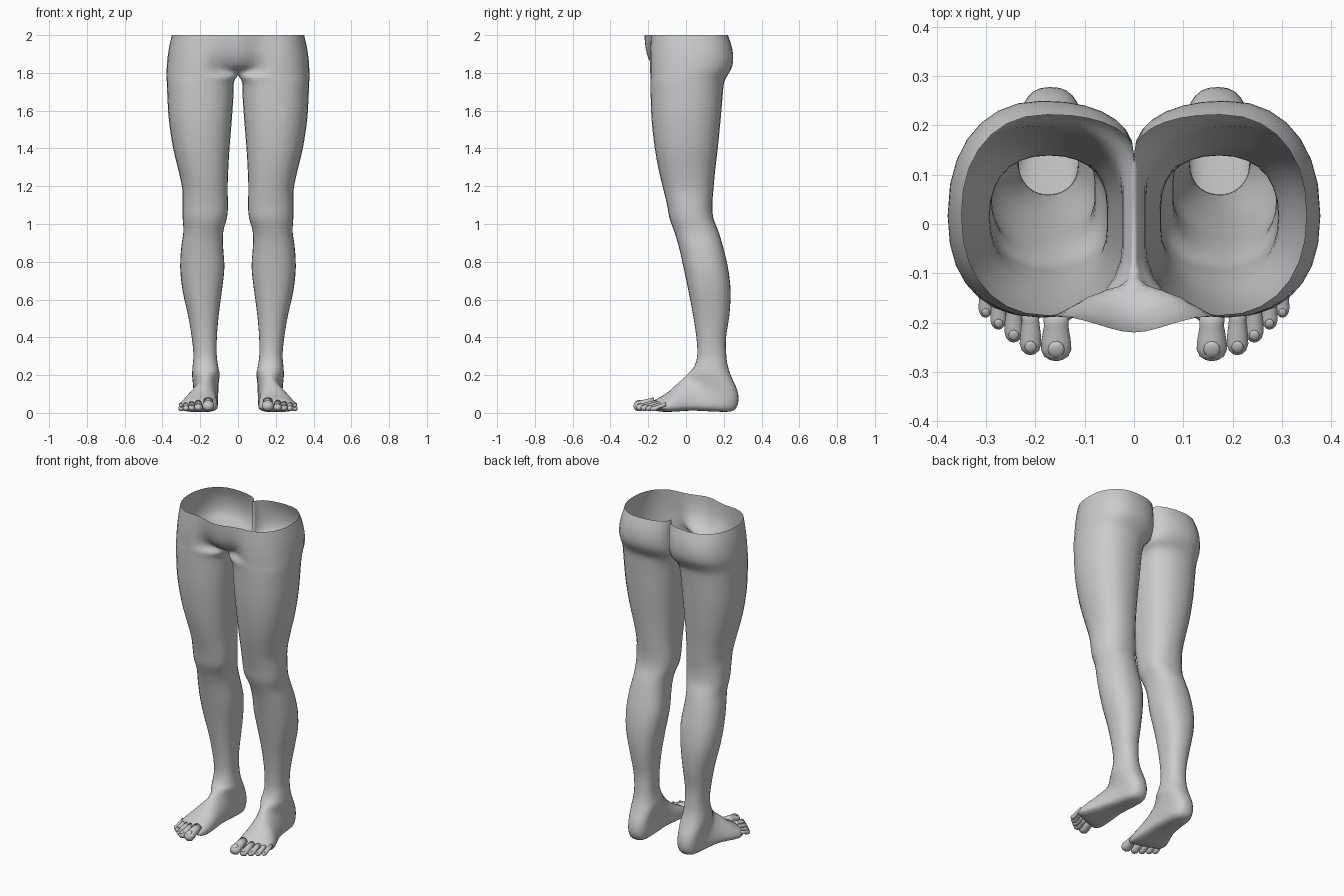
import bpy, bmesh
from math import sin, cos, pi

if "Cube" in bpy.data.objects:
    bpy.data.objects.remove(bpy.data.objects["Cube"])

Q = 7       # points per quarter of a cross-section
STEPS = 3   # interpolated sections between two given ones

# hips: z, x inner, x outer, y front, y back, y front midline, y back midline
HIPS = [
    (2.00, 0, .350, -.185, .222, -.220, .140),
    (1.94, 0, .364, -.188, .242, -.215, .140),
    (1.88, 0, .373, -.190, .250, -.200, .140),
    (1.83, 0, .377, -.190, .243, -.165, .135),
    (1.79, 0, .378, -.189, .222, -.090, .120),
    (1.75, .022, .377, -.188, .202, -.050, .080),
]
# thigh, knee and calf: z, x inner, x outer, y front, y back
LEG = [
    (1.68, .024, .374, -.187, .194),
    (1.55, .033, .366, -.182, .183),
    (1.40, .045, .343, -.165, .168),
    (1.28, .052, .314, -.143, .154),
    (1.18, .055, .294, -.119, .145),
    (1.10, .053, .294, -.100, .139),
    (1.03, .059, .293, -.087, .145),
    (0.96, .078, .289, -.062, .172),
    (0.88, .079, .300, -.038, .196),
    (0.77, .072, .306, -.013, .222),
    (0.65, .085, .294, .012, .236),
    (0.52, .102, .265, .037, .230),
    (0.40, .112, .245, .055, .212),
    (0.31, .113, .236, .060, .213),
]
# ankle and foot, sections fanning round the heel:
# y top, z top, y bottom, z bottom, x inner, x outer, sideways slant
FOOT = [
    (.048, .255, .222, .245, .106, .240, 0),
    (.030, .228, .243, .185, .098, .243, 0),
    (.015, .212, .268, .130, .102, .240, 0),
    (.006, .203, .278, .080, .104, .237, 0),
    (-.002, .195, .270, .035, .105, .236, 0),
    (-.012, .186, .235, .007, .105, .238, 0),
    (-.030, .170, .130, .008, .108, .248, .005),
    (-.065, .144, .030, .012, .110, .268, .015),
    (-.105, .115, -.060, .008, .108, .292, .035),
    (-.150, .090, -.135, .005, .110, .308, .055),
    (-.185, .072, -.182, .012, .120, .308, .065),
    (-.198, .055, -.198, .025, .135, .300, .065),
]
# toes: x centre, y tip, y root, radius
TOES = [(.158, -.278, -.17, .031), (.210, -.266, -.16, .022),
        (.244, -.240, -.145, .019), (.275, -.214, -.125, .0165),
        (.301, -.190, -.105, .0145)]


def section(yf, zf, yb, zb, xi, xo, a=.42, b=.58, m=.5, slant=0, e=.9, eb=.9):
    return (yf, zf, yb, zb, xi, xo, a, b, m, slant, e, eb)


def spline(rows):
    """Catmull-Rom interpolation of section parameters."""
    out = []
    for i in range(len(rows) - 1):
        quad = zip(rows[max(i - 1, 0)], rows[i], rows[i + 1], rows[min(i + 2, len(rows) - 1)])
        quad = list(quad)
        for k in range(STEPS):
            t = k / STEPS
            out.append([.5 * (2*q + (r - p)*t + (2*p - 5*q + 4*r - s)*t*t
                              + (3*q - p - 3*r + s)*t**3) for p, q, r, s in quad])
    return out + [list(rows[-1])]


def ring(row):
    """Points of one section, from the inner front round to the inner back."""
    yf, zf, yb, zb, xi, xo, a, b, m, slant, e, eb = row
    cx = (xi + xo) / 2
    pts = []

    def arc(u, ex):
        return max(sin(u*pi/2), 0)**ex, 1 - max(cos(u*pi/2), 0)**ex

    def add(x, f):
        y = yf + (yb - yf)*f + slant*(x - xi)/(xo - xi)
        pts.append((x, y, zf + (zb - zf)*f))

    k = min(max(1 - a/.3, 0), 1)   # 1 where the front swells to the midline
    for i in range(Q):
        u = 1 - i/Q
        s, c = arc(u, e)
        s += (u - s)*k
        c += (u*u*(3 - 2*u) - c)*k
        groin = k*max(0, .05 + .5*a)*sin(pi*u)**2
        add(cx + (xi - cx)*s, a*c + groin)
    for i in range(Q):
        s, c = arc(i/Q, e)
        add(cx + (xo - cx)*s, m*c)
    for i in range(Q):
        s, c = arc(1 - i/Q, eb)
        add(cx + (xo - cx)*s, 1 - (1 - m)*c)
    for i in range(Q + 1):
        s, c = arc(i/Q, eb)
        add(cx + (xi - cx)*s, 1 - (1 - b)*c)
    return pts


def finish(bm, name):
    bmesh.ops.recalc_face_normals(bm, faces=bm.faces)
    me = bpy.data.meshes.new(name)
    bm.to_mesh(me)
    bm.free()
    for p in me.polygons:
        p.use_smooth = True
    ob = bpy.data.objects.new(name, me)
    bpy.context.collection.objects.link(ob)
    mir = ob.modifiers.new("mirror", 'MIRROR')
    mir.use_mirror_merge = True
    mir.merge_threshold = .0005
    return ob


def loft(bm, rows, cap_start, cap_end):
    for r in rows:
        if r[4] < .002:
            r[4] = 0
    rings = [[bm.verts.new(p) for p in ring(r)] for r in rows]
    n = len(rings[0])
    for j in range(len(rings) - 1):
        for i in range(n):
            # the hips stay open along the midline
            if i == n - 1 and rows[j][4] == 0 and rows[j + 1][4] == 0:
                continue
            k = (i + 1) % n
            bm.faces.new((rings[j][i], rings[j][k], rings[j+1][k], rings[j+1][i]))
    if cap_start:
        bm.faces.new(rings[0])
    if cap_end:
        bm.faces.new(rings[-1])


# hips, legs and feet in one open-topped skin
rows = [section(yf, z, yb, z, xi, xo, (fm - yf)/(yb - yf), (bm_ - yf)/(yb - yf))
        for z, xi, xo, yf, yb, fm, bm_ in HIPS]
rows += [section(yf, z, yb, z, xi, xo) for z, xi, xo, yf, yb in LEG]
for i, (yf, zf, yb, zb, xi, xo, sl) in enumerate(FOOT):
    w = min(i/6, 1)
    rows.append(section(yf, zf, yb, zb, xi, xo, .42 + .16*w, .58 + .14*w,
                        .5 + .15*w, sl, .9 + .1*w, .9 - .2*w))
body = bmesh.new()
loft(body, spline(rows), False, True)
finish(body, "legs")

# toes: narrow neck, round pad, closed tip
toes = bmesh.new()
nails = bmesh.new()
for x, tip, root, r in TOES:
    prof = [(0, .85, .022), (.35, .8, .014), (.6, .95, .004), (.78, 1, 0),
            (.91, .8, 0), (.98, .42, 0), (1, .1, 0)]
    trows = []
    for t, s, lift in prof:
        y, z = root + (tip - root)*t, r*.9 + .009 + lift
        trows.append(list(section(y, z + r*s*.9, y, z - r*s*.9, x - r*s, x + r*s, e=1, eb=1)))
    loft(toes, trows, True, True)
    # nail on top of each toe
    nail = bmesh.ops.create_uvsphere(nails, u_segments=12, v_segments=6, radius=1)["verts"]
    for v in nail:
        v.co = (x + v.co.x*r*.55, tip + r*.75 + v.co.y*r*.55,
                r*1.68 + .009 + v.co.z*r*.2 - v.co.y*-r*.2)
finish(toes, "toes")
finish(nails, "toenails")
